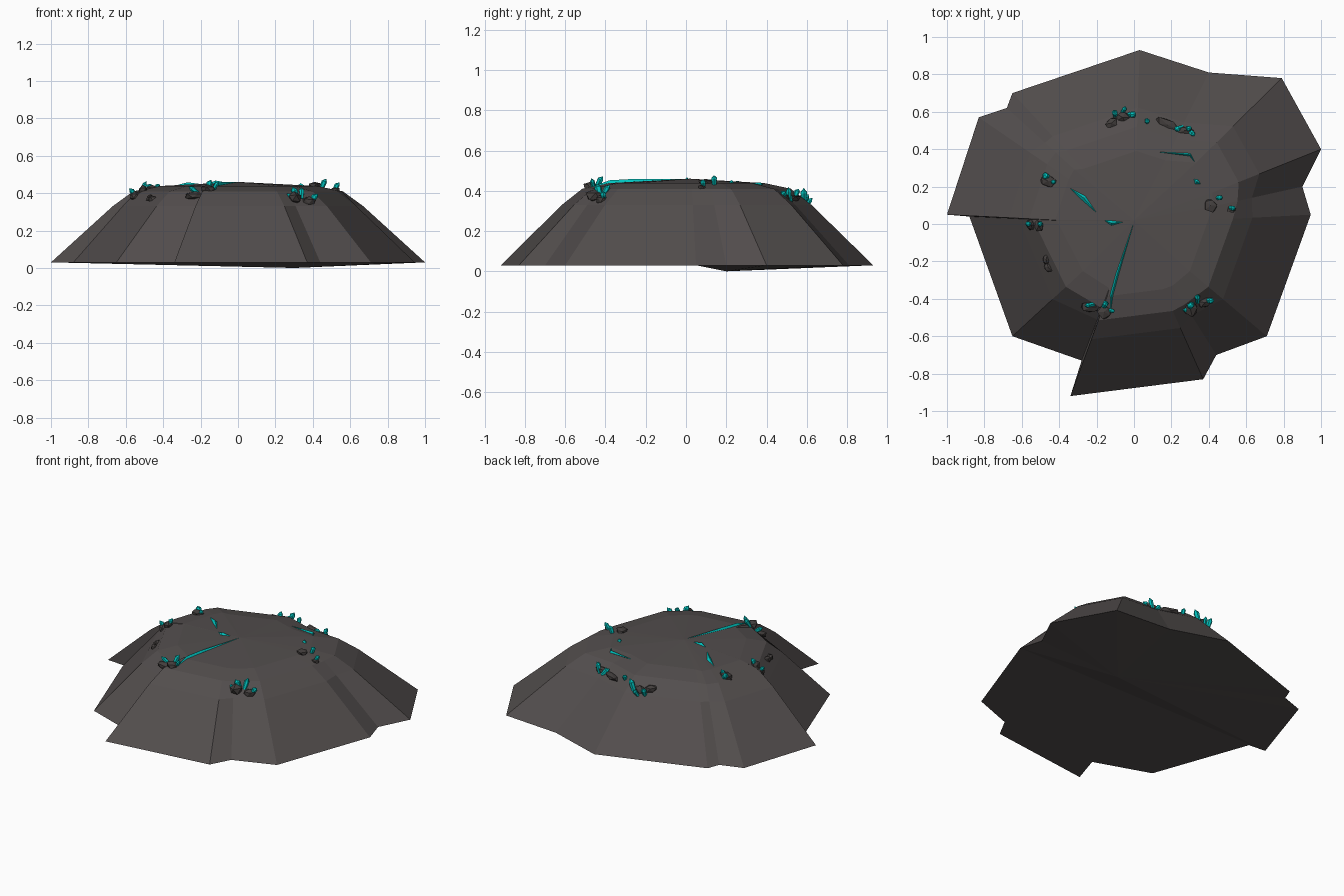
import bpy, bmesh, math, random
from mathutils import Vector, Matrix, noise
from mathutils.bvhtree import BVHTree

if "Cube" in bpy.data.objects:
    bpy.data.objects.remove(bpy.data.objects["Cube"])

random.seed(4)

def material(name, rgb):
    m = bpy.data.materials.new(name)
    m.diffuse_color = (*rgb, 1)
    m.use_nodes = True
    m.node_tree.nodes["Principled BSDF"].inputs["Base Color"].default_value = m.diffuse_color
    return m

STONE = material("dark_stone", (0.085, 0.075, 0.074))
RUBBLE = material("rubble_stone", (0.055, 0.048, 0.046))
TEAL = material("teal_crystal", (0.0, 0.55, 0.52))

def finish(bm, name, mat):
    bmesh.ops.recalc_face_normals(bm, faces=bm.faces)
    me = bpy.data.meshes.new(name)
    bm.to_mesh(me)
    bm.free()
    me.materials.append(mat)
    ob = bpy.data.objects.new(name, me)
    bpy.context.collection.objects.link(ob)
    return ob

# Mound: jagged outline; the flag marks notch points between overlapping slabs
outline = [(-1, .05, 0), (-.88, .04, 1), (-.65, -.60, 0), (-.28, -.73, 1),
           (-.34, -.92, 0), (.37, -.83, 0), (.44, -.70, 1), (.71, -.60, 0),
           (.945, .05, 0), (.90, .20, 1), (1.0, .40, 0), (.79, .78, 0),
           (.40, .81, 0), (.03, .93, 0), (-.65, .70, 0), (-.68, .62, 1),
           (-.83, .57, 0)]
# ring: (scale on slab points, scale on notch points, height)
rings = [(1, 1, .03), (.67, .70, .33), (.56, .615, .41), (.42, .47, .438)]

bm = bmesh.new()
loops = [[bm.verts.new((x * (n if f else s), y * (n if f else s), z))
          for x, y, f in outline] for s, n, z in rings]
N = len(outline)
for a, b in zip(loops, loops[1:]):
    for i in range(N):
        j = (i + 1) % N
        bm.faces.new((a[i], a[j], b[j], b[i]))
peak = bm.verts.new((0, .02, .46))
for i in range(N):
    bm.faces.new((loops[-1][i], loops[-1][(i + 1) % N], peak))
# Underside: flat front half, shallow keel under the back half
base = loops[0]
bm.faces.new(base[0:9][::-1])
keel = bm.verts.new((.3, .2, 0))
back = base[8:] + [base[0]]
for a, b in zip(back, back[1:] + back[:1]):
    bm.faces.new((a, b, keel))
bmesh.ops.recalc_face_normals(bm, faces=bm.faces)
bmesh.ops.triangulate(bm, faces=[f for f in bm.faces if len(f.verts) > 4])
tree = BVHTree.FromBMesh(bm)
finish(bm, "rock_mound", STONE)

def ground(x, y):
    return tree.ray_cast(Vector((x, y, 2)), Vector((0, 0, -1)))[0]

def add_rock(bm, x, y, rx, ry, rz, rot):
    m = (Matrix.Translation(ground(x, y)) @ Matrix.Rotation(math.radians(rot), 4, 'Z')
         @ Matrix.Diagonal((rx, ry, rz, 1)))
    vs = bmesh.ops.create_icosphere(bm, subdivisions=1, radius=1, matrix=m)['verts']
    c = ground(x, y)
    for v in vs:
        v.co = c + (v.co - c) * random.uniform(.8, 1.15)

def add_crystal(bm, x, y, h, r, lean, rot):
    m = (Matrix.Translation(ground(x, y)) @ Matrix.Rotation(math.radians(rot), 4, 'Z')
         @ Matrix.Rotation(math.radians(lean), 4, 'Y'))
    lo, hi = [[bm.verts.new(m @ Vector((s * r * math.cos(k * math.pi / 3),
                                        s * r * math.sin(k * math.pi / 3), z)))
               for k in range(6)] for s, z in ((.75, -.015), (1, h * .65))]
    tip = bm.verts.new(m @ Vector((r * .3, 0, h)))
    bm.faces.new(lo)
    for k in range(6):
        j = (k + 1) % 6
        bm.faces.new((lo[k], lo[j], hi[j], hi[k]))
        bm.faces.new((hi[k], hi[j], tip))

# Rubble around the rim: x, y, radii, turn
rocks = [(-.12, .54, .04, .03, .03, 40), (-.06, .57, .04, .03, .025, 0),
         (.18, .53, .075, .03, .02, -25), (.27, .50, .05, .025, .025, 0),
         (-.46, .23, .05, .035, .03, 0), (-.55, -.005, .03, .035, .03, 0),
         (-.51, -.01, .025, .035, .03, 20), (-.47, -.19, .022, .03, .025, 0),
         (-.46, -.23, .025, .03, .022, 30), (-.23, -.445, .06, .035, .025, 0),
         (-.16, -.47, .045, .04, .03, -30), (.30, -.45, .04, .05, .035, 0),
         (.38, -.42, .04, .03, .03, 20), (.41, .10, .035, .04, .025, 0),
         (.52, .08, .025, .022, .02, 0)]
bm = bmesh.new()
for r in rocks:
    add_rock(bm, *r)
finish(bm, "rim_rubble", RUBBLE)

# Crystals: x, y, height, radius, lean, turn
crystals = [(-.10, .58, .06, .016, 25, 100), (-.02, .585, .07, .018, 20, 0),
            (-.06, .60, .05, .013, 35, 60), (.07, .545, .035, .014, 20, 90),
            (.25, .515, .05, .016, 40, 200), (.285, .51, .065, .015, 15, 0),
            (.30, .495, .045, .014, 45, -40), (-.46, .25, .045, .018, 40, 150),
            (-.44, .225, .035, .013, 30, 0), (-.55, 0, .05, .014, 35, 180),
            (-.51, -.005, .055, .014, 20, 30), (-.22, -.43, .055, .014, 50, 190),
            (-.16, -.44, .055, .016, 30, 60), (-.13, -.46, .05, .012, 30, -20),
            (.31, -.43, .055, .018, 20, 220), (.34, -.41, .06, .015, 30, 90),
            (.39, -.41, .055, .016, 40, 0), (.29, -.46, .04, .012, 40, 180),
            (.45, .14, .05, .015, 20, 0), (.515, .085, .05, .014, 30, 0)]
bm = bmesh.new()
for c in crystals:
    add_crystal(bm, *c)
finish(bm, "rim_crystals", TEAL)

# Glowing seams: ridged strips draped over the top (path points, half width)
seams = [([(-.34, .19), (-.27, .14), (-.20, .06)], .014),
         ([(-.16, .02), (-.12, .005), (-.06, .01)], .013),
         ([(0, .01), (-.09, -.27), (-.12, -.38), (-.125, -.47)], .008),
         ([(.13, .385), (.30, .37), (.325, .33)], .008),
         ([(.32, .24), (.335, .225), (.355, .215)], .014)]
bm = bmesh.new()
for path, w in seams:
    pts = [ground(x, y) for x, y in path]
    start, end = bm.verts.new(pts[0]), bm.verts.new(pts[-1])
    prev = None
    for i in range(1, len(pts) - 1):
        d = (pts[i + 1] - pts[i - 1]).normalized()
        side = Vector((-d.y, d.x, 0)) * w
        sec = [bm.verts.new(pts[i] + o) for o in
               (side, Vector((0, 0, .014)), -side, Vector((0, 0, -.01)))]
        for k in range(4):
            j = (k + 1) % 4
            if prev:
                bm.faces.new((prev[k], prev[j], sec[j], sec[k]))
            else:
                bm.faces.new((start, sec[j], sec[k]))
        prev = sec
    for k in range(4):
        bm.faces.new((prev[k], prev[(k + 1) % 4], end))
finish(bm, "crystal_seams", TEAL)
